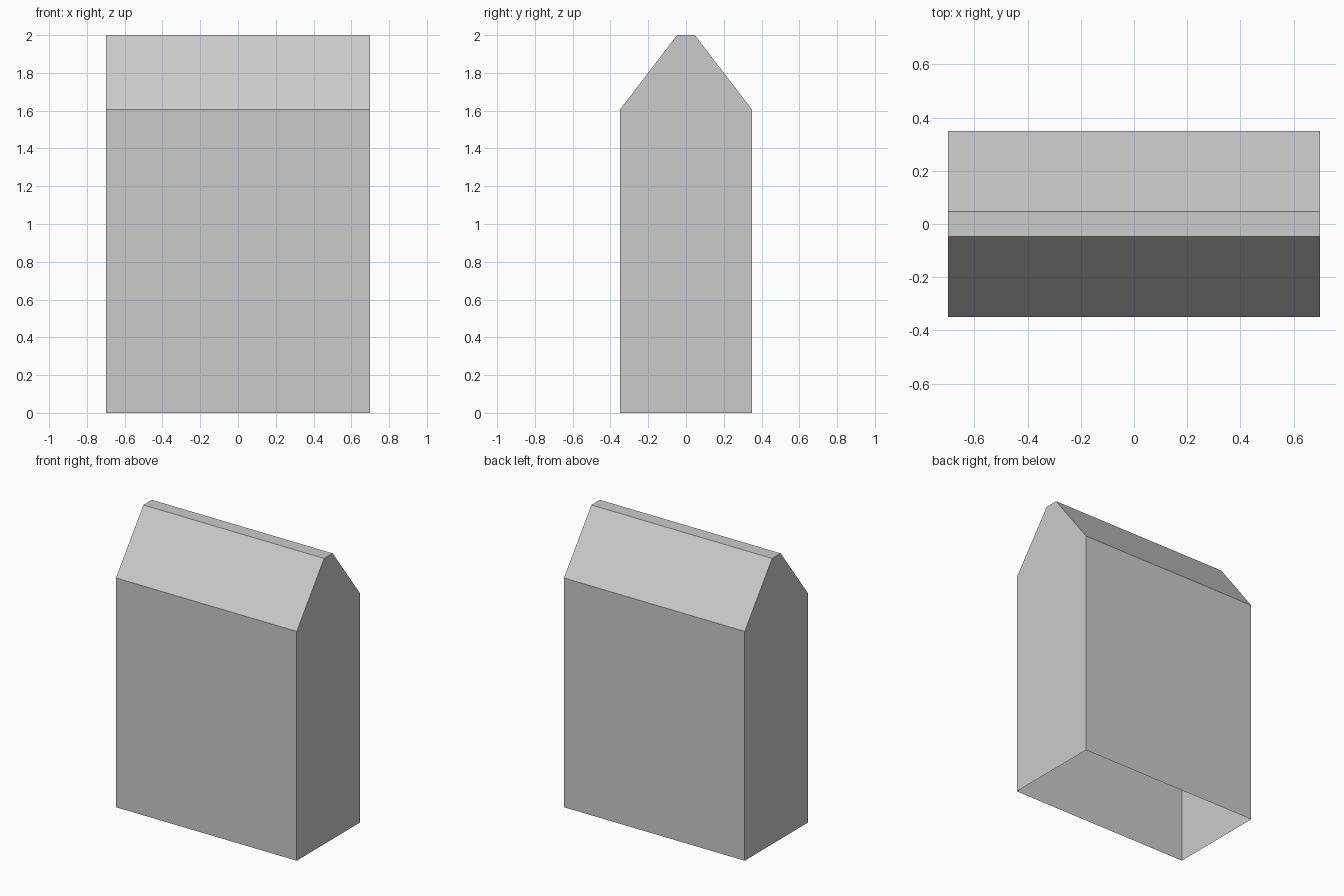
import bpy, bmesh

if "Cube" in bpy.data.objects:
    bpy.data.objects.remove(bpy.data.objects["Cube"])

HALF_LENGTH = 0.70

# Gabled end profile (y, z): mirrored half, from one foot over the ridge to the other
half = [(0.35, 0.0), (0.35, 1.605), (0.047, 2.0)]
profile = [(-y, z) for y, z in half] + half[::-1]

bm = bmesh.new()

# End wall, extruded along x into the full shell
start = bm.faces.new([bm.verts.new((-HALF_LENGTH, y, z)) for y, z in profile])
ext = bmesh.ops.extrude_face_region(bm, geom=[start], use_keep_orig=True)
moved = [g for g in ext["geom"] if isinstance(g, bmesh.types.BMVert)]
bmesh.ops.translate(bm, verts=moved, vec=(2 * HALF_LENGTH, 0, 0))
bmesh.ops.recalc_face_normals(bm, faces=bm.faces[:])

# The underside is open
floor = [f for f in bm.faces if all(v.co.z < 0.001 for v in f.verts)]
bmesh.ops.delete(bm, geom=floor, context="FACES_ONLY")

mesh = bpy.data.meshes.new("gabled_shell")
bm.to_mesh(mesh)
bm.free()
shell = bpy.data.objects.new("gabled_shell", mesh)
bpy.context.collection.objects.link(shell)
